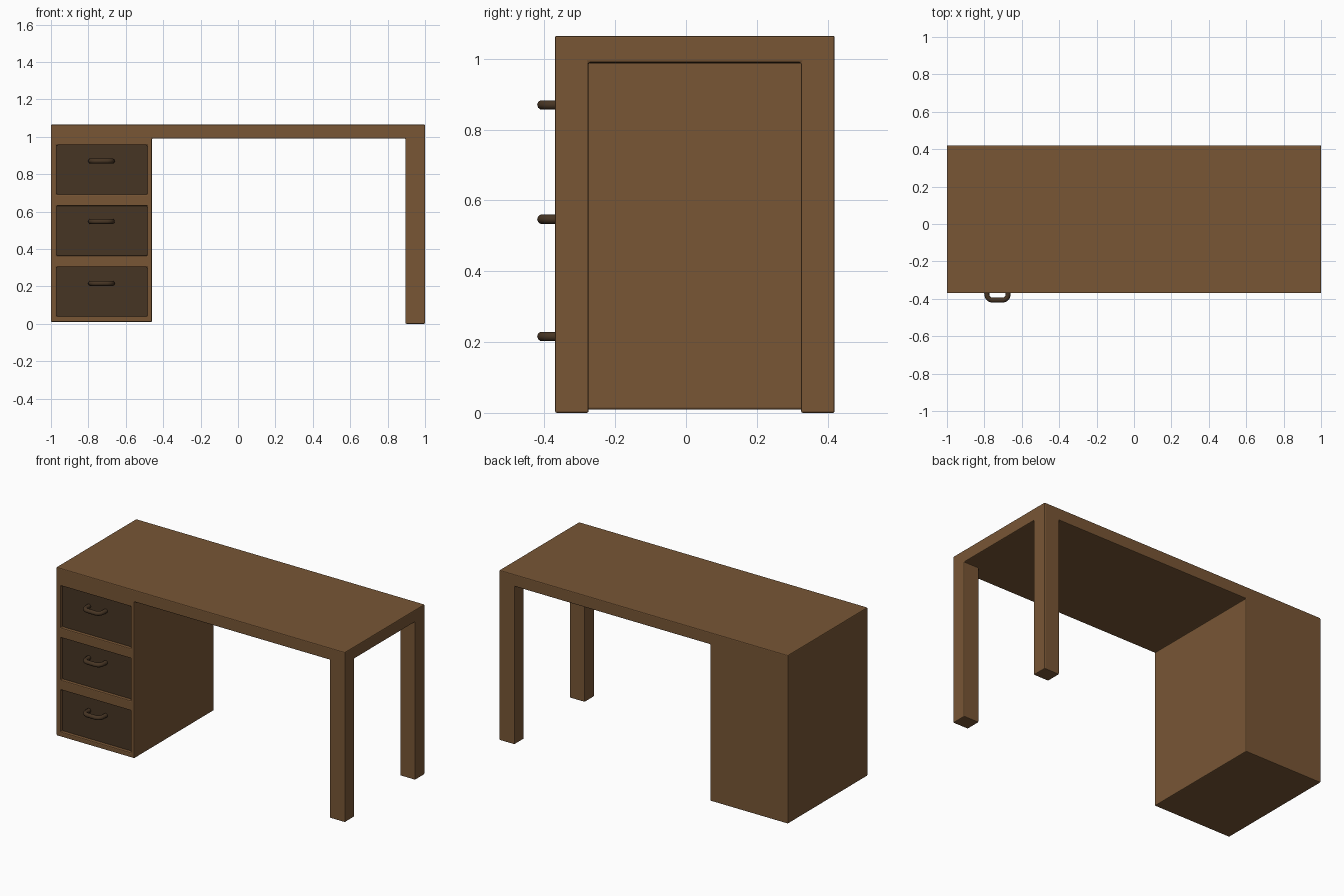
import bpy, bmesh
from mathutils import Vector

if "Cube" in bpy.data.objects:
    bpy.data.objects.remove(bpy.data.objects["Cube"])


def material(name, rgb):
    m = bpy.data.materials.new(name)
    m.diffuse_color = (*rgb, 1)
    m.use_nodes = True
    m.node_tree.nodes["Principled BSDF"].inputs["Base Color"].default_value = m.diffuse_color
    return m


wood = material("brown wood", (0.188, 0.093, 0.036))
dark = material("dark wood", (0.062, 0.035, 0.017))

XS = (-1.0, -0.46, 0.895, 1.0)
YS = (-0.37, -0.275, 0.325, 0.42)
TOP, UNDER = 1.065, 0.99
DRAWER_X = (-0.97, -0.485)
DRAWERS = ((0.04, 0.303), (0.365, 0.63), (0.692, 0.955))
HANDLES_Z = (0.216, 0.547, 0.87)
RECESS = 0.02


def add_object(name, bm, mat, bevel=0):
    bmesh.ops.recalc_face_normals(bm, faces=bm.faces)
    me = bpy.data.meshes.new(name)
    bm.to_mesh(me)
    bm.free()
    me.materials.append(mat)
    ob = bpy.data.objects.new(name, me)
    bpy.context.collection.objects.link(ob)
    if bevel:
        mod = ob.modifiers.new("soft edges", "BEVEL")
        mod.width = bevel
        mod.segments = 2
        mod.limit_method = "ANGLE"
    return ob


def extrude(bm, faces, offset):
    r = bmesh.ops.extrude_face_region(bm, geom=faces)
    verts = [g for g in r["geom"] if isinstance(g, bmesh.types.BMVert)]
    bmesh.ops.delete(bm, geom=faces, context="FACES_ONLY")
    bmesh.ops.translate(bm, verts=verts, vec=offset)


# Desk body: a gridded slab with the cabinet and legs extruded downwards
bm = bmesh.new()
v = [[bm.verts.new((x, y, UNDER)) for y in YS] for x in XS]
cells = {}
for i in range(3):
    for j in range(3):
        cells[i, j] = bm.faces.new((v[i][j], v[i][j + 1], v[i + 1][j + 1], v[i + 1][j]))
r = bmesh.ops.extrude_face_region(bm, geom=list(cells.values()), use_keep_orig=True)
bmesh.ops.translate(bm, vec=(0, 0, TOP - UNDER),
                    verts=[g for g in r["geom"] if isinstance(g, bmesh.types.BMVert)])
extrude(bm, [cells[0, j] for j in range(3)], (0, 0, 0.01 - UNDER))
for j in (0, 2):
    extrude(bm, [cells[2, j]], (0, 0, -UNDER))
bmesh.ops.recalc_face_normals(bm, faces=bm.faces)

# Drawer openings: slice the cabinet front and push the panels in
cuts = [((x, 0, 0), (1, 0, 0)) for x in DRAWER_X]
cuts += [((0, 0, z), (0, 0, 1)) for d in DRAWERS for z in d]
for co, no in cuts:
    front = [f for f in bm.faces if f.normal.y < -0.9 and f.calc_center_median().x < XS[1]]
    edges = {e for f in front for e in f.edges}
    verts = {p for f in front for p in f.verts}
    bmesh.ops.bisect_plane(bm, geom=front + list(edges) + list(verts),
                           plane_co=co, plane_no=no, dist=1e-5)
for z0, z1 in DRAWERS:
    panel = []
    for f in bm.faces:
        c = f.calc_center_median()
        if (f.normal.y < -0.9 and c.y < -0.36 and z0 < c.z < z1
                and DRAWER_X[0] < c.x < DRAWER_X[1]):
            panel.append(f)
    extrude(bm, panel, (0, RECESS + 0.01, 0))
add_object("desk_body", bm, wood, 0.005)

# Drawer fronts and handles
for n, ((z0, z1), hz) in enumerate(zip(DRAWERS, HANDLES_Z), 1):
    bm = bmesh.new()
    bmesh.ops.create_cube(bm, size=1)
    y = YS[0] + RECESS
    bmesh.ops.scale(bm, verts=bm.verts, vec=(DRAWER_X[1] - DRAWER_X[0], 0.01, z1 - z0))
    bmesh.ops.translate(bm, verts=bm.verts,
                        vec=(sum(DRAWER_X) / 2, y + 0.005, (z0 + z1) / 2))
    add_object(f"drawer_front_{n}", bm, dark)

    # curved pull handle
    half = [(0.058, y + 0.003), (0.057, -0.378), (0.053, -0.392), (0.044, -0.402), (0.030, -0.407)]
    path = [(-a, b) for a, b in half] + half[::-1]
    cu = bpy.data.curves.new(f"handle_{n}", "CURVE")
    cu.dimensions = "3D"
    cu.bevel_depth = 0.0135
    cu.bevel_resolution = 3
    cu.use_fill_caps = True
    sp = cu.splines.new("POLY")
    sp.points.add(len(path) - 1)
    for p, (a, b) in zip(sp.points, path):
        p.co = (-0.73 + a, b, hz, 1)
    sp.use_smooth = True
    cu.materials.append(dark)
    ob = bpy.data.objects.new(f"handle_{n}", cu)
    bpy.context.collection.objects.link(ob)
